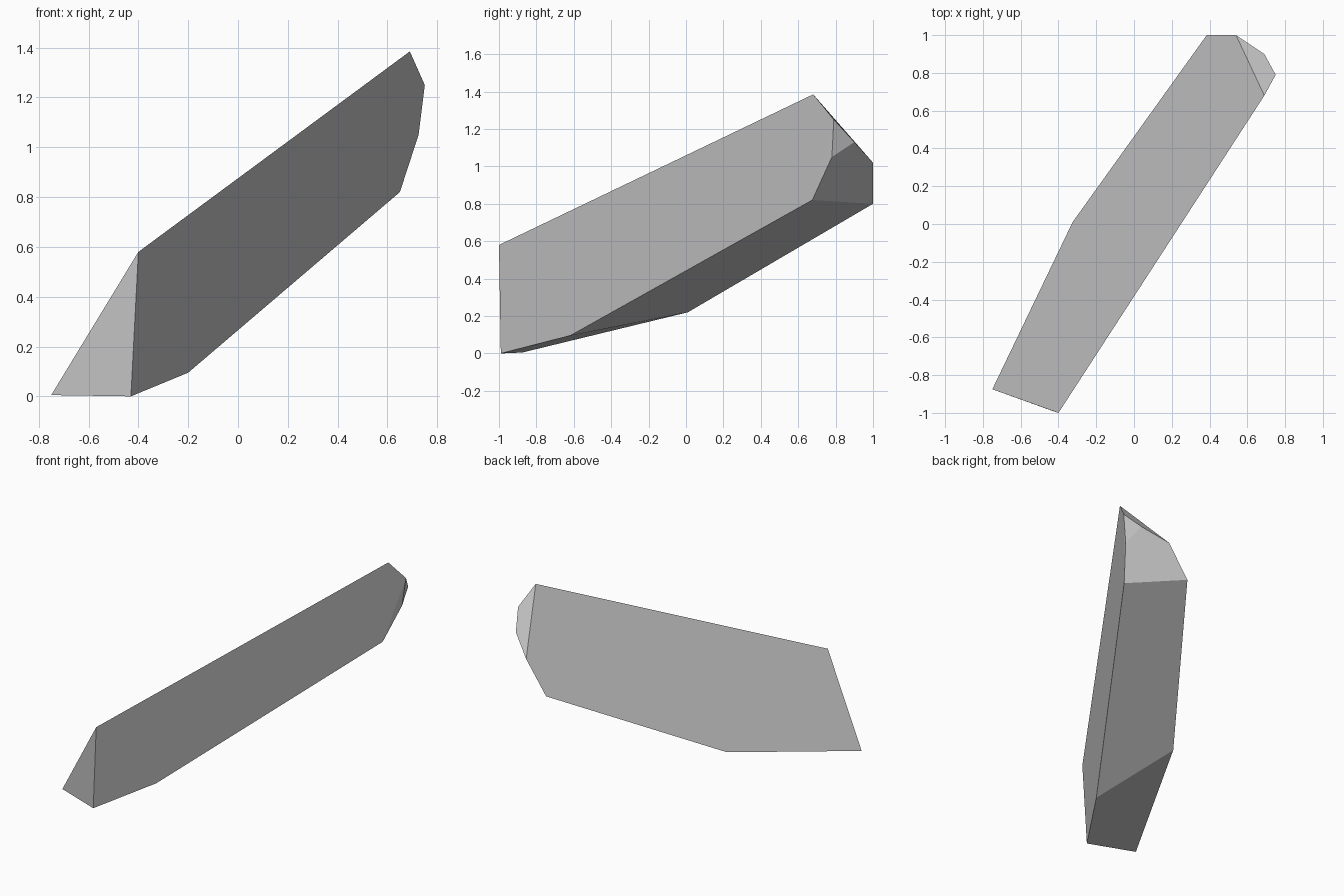
import bpy
import bmesh
from math import radians

default = bpy.data.objects.get("Cube")
if default:
    bpy.data.objects.remove(default, do_unlink=True)


def make_material(name, value):
    mat = bpy.data.materials.new(name)
    mat.use_nodes = True
    colour = (value, value, value, 1)
    mat.diffuse_color = colour
    mat.node_tree.nodes["Principled BSDF"].inputs["Base Color"].default_value = colour
    return mat


def hull_object(name, points, mat):
    """Wrap corner points in a faceted solid and merge its flat facets."""
    bm = bmesh.new()
    for point in points:
        bm.verts.new(point)
    bmesh.ops.convex_hull(bm, input=bm.verts)
    bmesh.ops.dissolve_limit(bm, angle_limit=radians(4),
                             verts=bm.verts, edges=bm.edges)
    bmesh.ops.recalc_face_normals(bm, faces=bm.faces)
    mesh = bpy.data.meshes.new(name)
    bm.to_mesh(mesh)
    bm.free()
    mesh.materials.append(mat)
    obj = bpy.data.objects.new(name, mesh)
    bpy.context.collection.objects.link(obj)
    return obj


# Corners of the slanted shard, from its cut base to its chipped tip
base_end = [(-.75, -.875, .005), (-.43, -.99, 0), (-.4, -1, .58)]
underside = [(-.2, -.62, .095), (-.325, .01, .22)]
lower_tip = [(.65, .675, .82), (.385, 1, .8), (.54, 1, 1.02)]
upper_tip = [(.69, .68, 1.385), (.75, .79, 1.25), (.725, .78, 1.05), (.69, .9, 1.13)]

grey = make_material("stone grey", .54)
hull_object("rock_shard", base_end + underside + lower_tip + upper_tip, grey)
